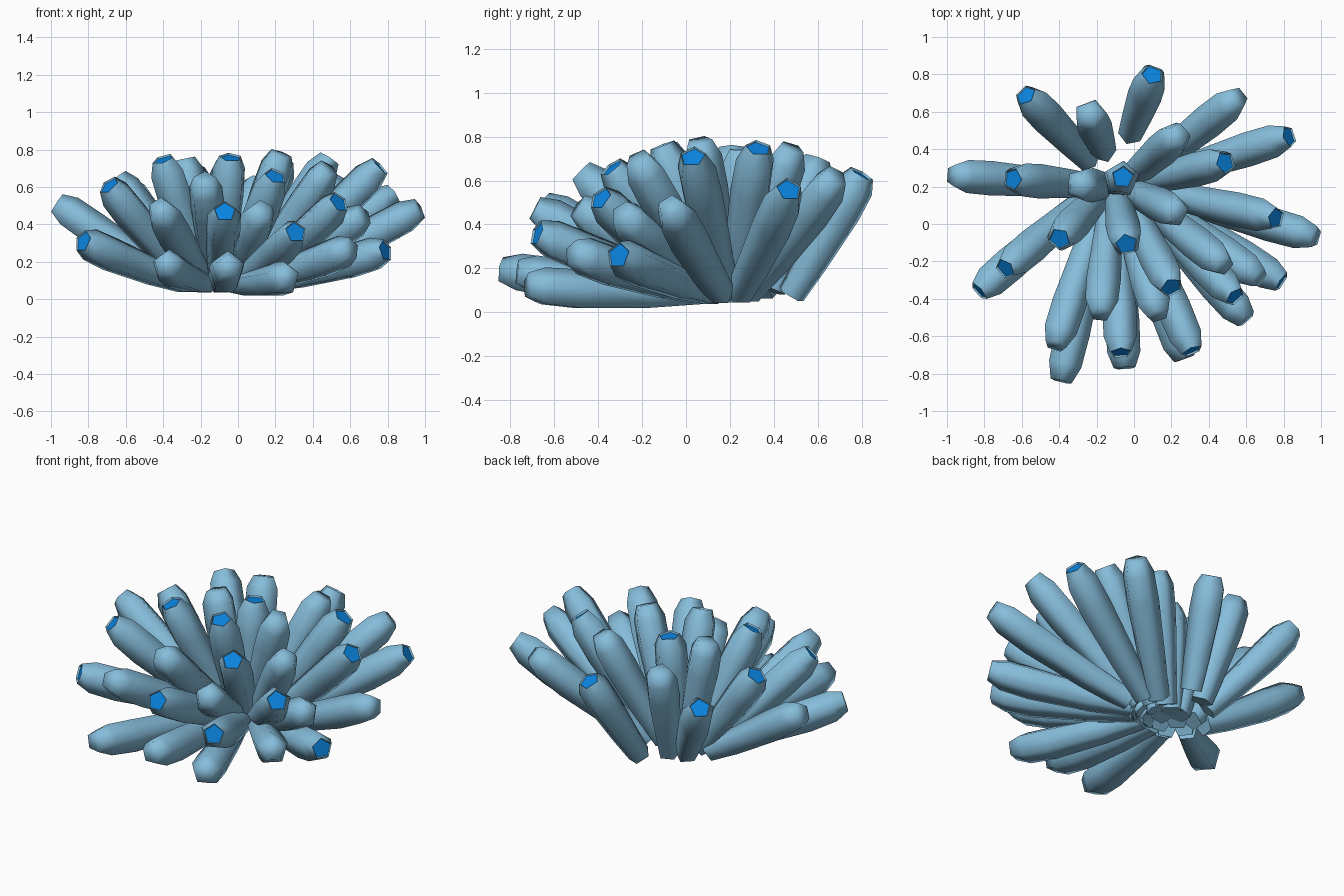
import bpy
import bmesh
import math
from mathutils import Vector

cube = bpy.data.objects.get("Cube")
if cube:
    bpy.data.objects.remove(cube, do_unlink=True)


def make_material(name, rgb):
    mat = bpy.data.materials.new(name)
    mat.use_nodes = True
    color = (*rgb, 1)
    mat.diffuse_color = color
    bsdf = mat.node_tree.nodes["Principled BSDF"]
    bsdf.inputs["Base Color"].default_value = color
    bsdf.inputs["Roughness"].default_value = 0.8
    return mat


body_color = make_material("pale blue", (0.24, 0.51, 0.71))
tip_color = make_material("bright blue", (0.003, 0.23, 0.74))

SIDES = 5
# Tube outline: fraction of the length, radius
PROFILE = [(0, .066), (.3, .081), (.7, .097), (.9, .093), (1, .061)]


def make_tube(name, tip, base, blue):
    """Pentagonal tube swelling towards a narrowed, capped tip."""
    axis = (tip - base).normalized()
    side = axis.cross(Vector((0, 0, 1))).normalized()
    up = side.cross(axis).normalized()
    reach = (tip - base).xy.length
    bm = bmesh.new()
    rings = []
    for t, radius in PROFILE:
        sag = Vector((0, 0, -0.02 * reach * math.sin(math.pi * t)))
        center = base.lerp(tip, t) + sag
        ring = []
        for i in range(SIDES):
            a = math.tau * i / SIDES
            ring.append(bm.verts.new(center + radius * (up * math.cos(a) + side * math.sin(a))))
        rings.append(ring)
    for low, high in zip(rings, rings[1:]):
        for i in range(SIDES):
            j = (i + 1) % SIDES
            face = bm.faces.new((low[i], low[j], high[j], high[i]))
            face.smooth = True
    bottom = bm.faces.new(rings[0][::-1])
    cap = bm.faces.new(rings[-1])
    # Blue caps are crisp, plain caps blend into the tube
    cap.smooth = not blue
    for face in (bottom, cap):
        for edge in face.edges:
            edge.smooth = face.smooth
    bmesh.ops.recalc_face_normals(bm, faces=bm.faces)
    if blue:
        # Slightly sunken blue end inside a thin pale rim
        bmesh.ops.inset_region(bm, faces=[cap], thickness=0.005, depth=-0.01)
        cap.material_index = 1
    mesh = bpy.data.meshes.new(name)
    bm.to_mesh(mesh)
    bm.free()
    mesh.materials.append(body_color)
    mesh.materials.append(tip_color)
    obj = bpy.data.objects.new(name, mesh)
    bpy.context.collection.objects.link(obj)


def root(tip):
    """Tubes grow from a small crowded ring near the middle."""
    return Vector((-0.08 + 0.25 * tip.x, 0.17 + 0.16 * tip.y, 0.09))


# Tip centres of the tubes with blue ends
blue_tips = [
    (-.65, .24, .65), (-.40, -.08, .75), (-.69, -.24, .61), (-.83, -.36, .31),
    (.49, .33, .75), (.83, .47, .56), (.76, .03, .71), (.79, -.31, .26),
    (.54, -.39, .52), (.31, -.68, .36), (-.07, -.69, .47), (.20, -.34, .66),
    (-.04, -.11, .76), (-.06, .25, .74),
]
# Tip centres of the plain tubes
plain_tips = [
    (-.97, .26, .51), (.56, .68, .62), (.24, .48, .75), (.23, .06, .78),
    (-.29, .21, .75), (.97, -.07, .48), (.67, -.29, .45), (.60, -.51, .27),
    (.27, -.72, .12), (-.05, -.77, .18), (-.39, -.84, .19), (-.42, -.65, .49),
    (.13, -.49, .48), (-.18, -.48, .64), (.48, -.22, .70),
]
for label, tips, blue in (("blue_tipped_tube", blue_tips, True), ("plain_tube", plain_tips, False)):
    for n, p in enumerate(tips, 1):
        tip = Vector(p)
        make_tube(f"{label}_{n}", tip, root(tip), blue)

# Detached tubes behind the cluster
make_tube("back_tube_left", Vector((.10, .80, .63)), Vector((-.02, .48, .08)), True)
make_tube("back_tube_right", Vector((-.58, .69, .60)), Vector((-.24, .34, .10)), True)
make_tube("back_tube_middle", Vector((-.24, .60, .70)), Vector((-.16, .39, .10)), False)
